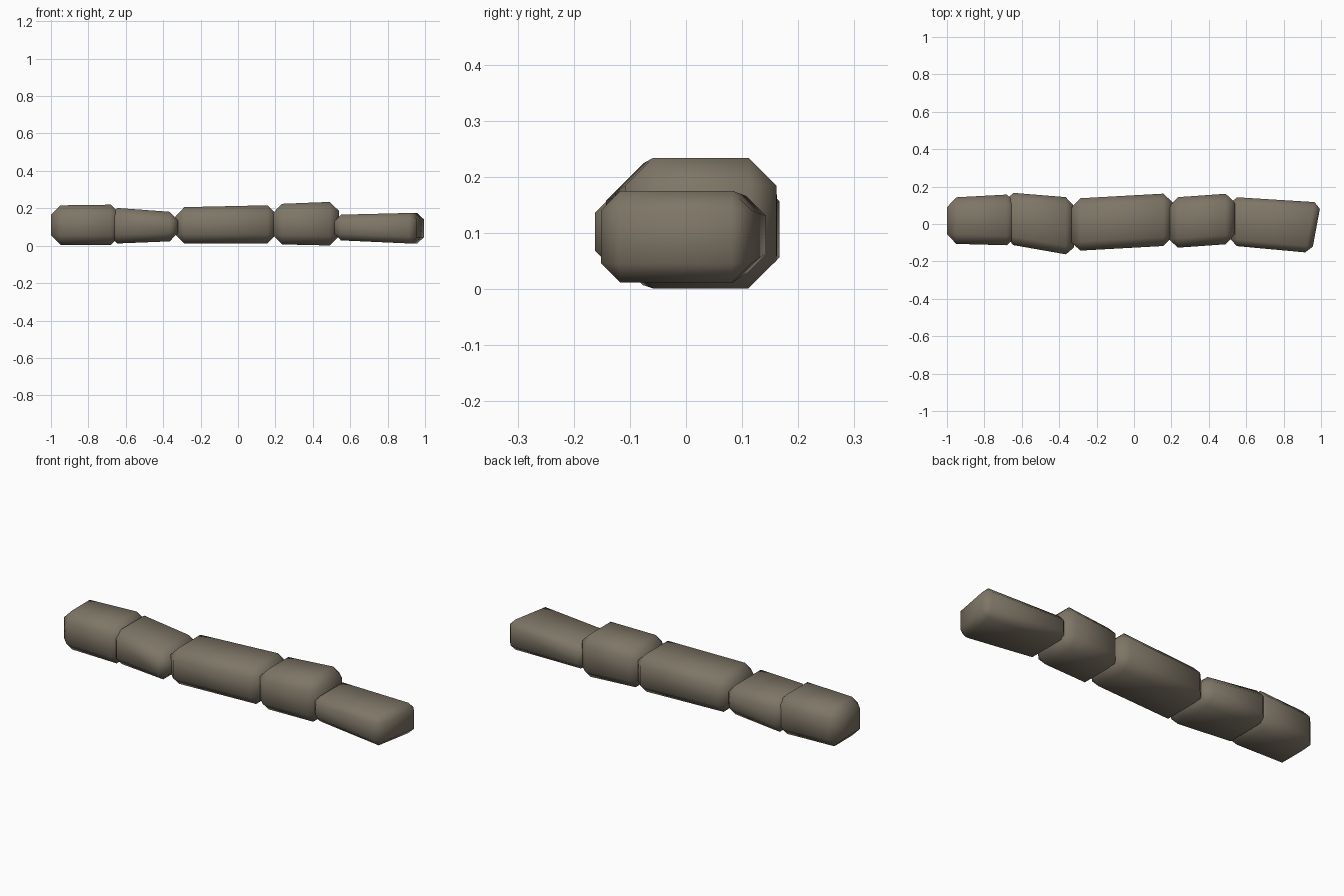
import bpy, bmesh, math

if "Cube" in bpy.data.objects:
    bpy.data.objects.remove(bpy.data.objects["Cube"])

stone = bpy.data.materials.new("warm grey stone")
stone.use_nodes = True
colour = (0.21, 0.18, 0.135, 1)
stone.diffuse_color = colour
bsdf = stone.node_tree.nodes["Principled BSDF"]
bsdf.inputs["Base Color"].default_value = colour
bsdf.inputs["Roughness"].default_value = 0.9


def make_stone(name, left, right, chamfer, skew=0):
    """Chamfered block between two end sections (x, y0, y1, z0, z1)."""
    bm = bmesh.new()
    bmesh.ops.create_cube(bm, size=2)
    for v in bm.verts:
        x, y0, y1, z0, z1 = right if v.co.x > 0 else left
        back = v.co.y > 0
        # the right end can be cut at a slant
        slant = skew if v.co.x > 0 and not back else 0
        v.co = (x - slant, y1 if back else y0, z1 if v.co.z > 0 else z0)
    bmesh.ops.bevel(bm, geom=bm.edges[:], offset=chamfer, segments=1,
                    affect='EDGES', clamp_overlap=True)
    mesh = bpy.data.meshes.new(name)
    bm.to_mesh(mesh)
    bm.free()
    mesh.materials.append(stone)
    obj = bpy.data.objects.new(name, mesh)
    bpy.context.collection.objects.link(obj)
    bpy.context.view_layer.objects.active = obj
    obj.select_set(True)
    bpy.ops.object.shade_smooth_by_angle(angle=math.radians(65))
    obj.select_set(False)


# Row of irregular stones, from the model's right to its left
make_stone("right_end_stone", (-1.0, -0.105, 0.14, 0.005, 0.215),
           (-0.63, -0.115, 0.16, 0.005, 0.22), 0.05)
make_stone("right_inner_stone", (-0.69, -0.105, 0.17, 0.01, 0.205),
           (-0.32, -0.17, 0.14, 0.025, 0.178), 0.045)
make_stone("middle_stone", (-0.335, -0.145, 0.135, 0.012, 0.205),
           (0.205, -0.115, 0.165, 0.012, 0.217), 0.048)
make_stone("left_inner_stone", (0.185, -0.13, 0.14, 0.008, 0.222),
           (0.54, -0.105, 0.165, 0.0, 0.236), 0.05)
make_stone("left_end_stone", (0.515, -0.115, 0.145, 0.03, 0.165),
           (1.0, -0.155, 0.115, 0.01, 0.176), 0.035, skew=0.05)
